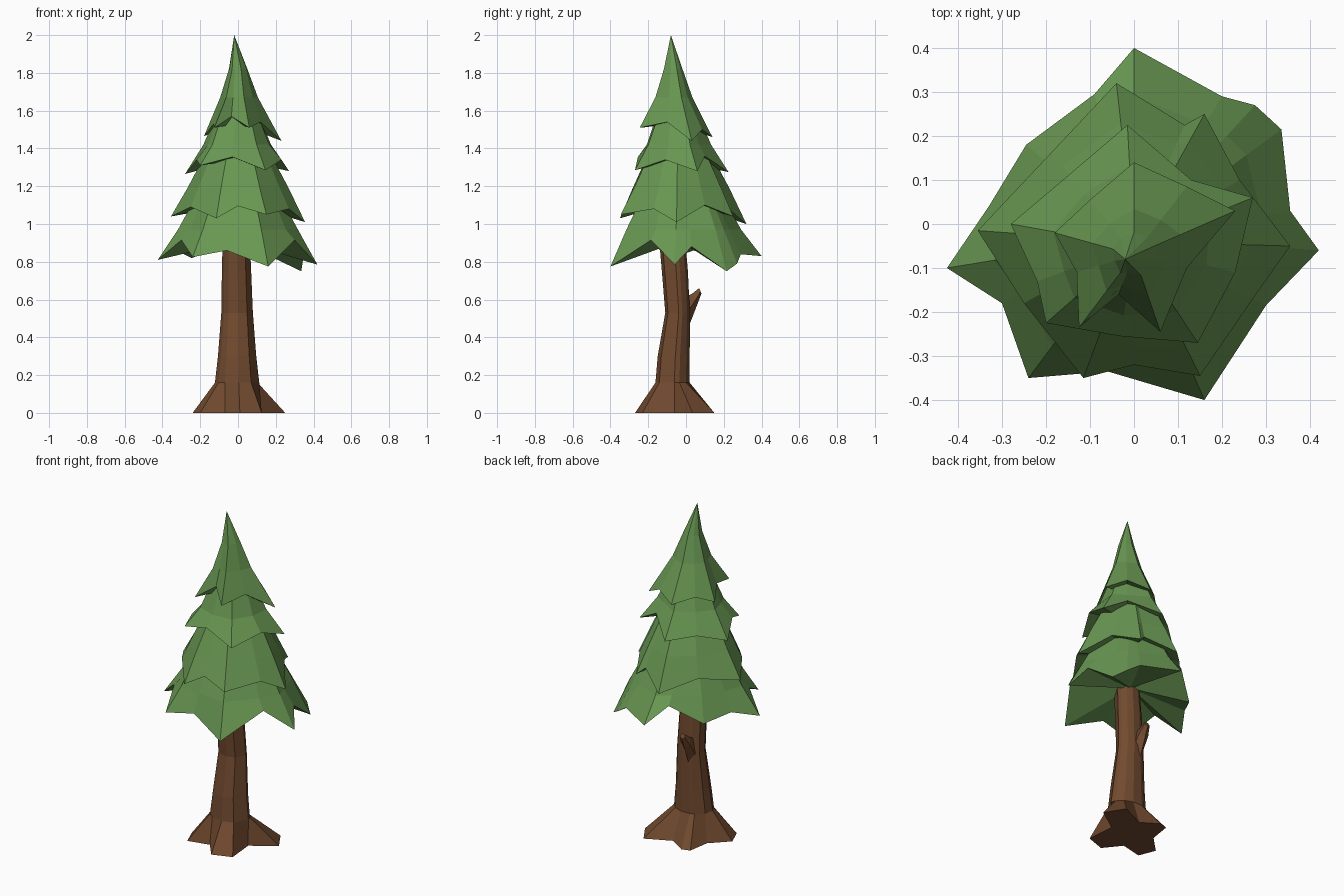
import bpy, bmesh, math
from mathutils import Vector

if "Cube" in bpy.data.objects:
    bpy.data.objects.remove(bpy.data.objects["Cube"])


def material(name, rgb):
    m = bpy.data.materials.new(name)
    m.diffuse_color = (*rgb, 1)
    m.use_nodes = True
    m.node_tree.nodes["Principled BSDF"].inputs["Base Color"].default_value = m.diffuse_color
    return m


GREEN = material("needles", (0.14, 0.31, 0.085))
BROWN = material("bark", (0.165, 0.068, 0.028))


def loft(name, rings, mat, bottom=None, top=None):
    """Skin equal-length rings; close the ends with a fan to a point or a flat cap."""
    bm = bmesh.new()
    loops = [[bm.verts.new(p) for p in ring] for ring in rings]
    n = len(loops[0])
    for a, b in zip(loops, loops[1:]):
        for i in range(n):
            j = (i + 1) % n
            bm.faces.new((a[i], a[j], b[j], b[i]))
    for loop, tip in ((loops[0], bottom), (loops[-1], top)):
        if tip is None:
            bm.faces.new(loop)
        else:
            v = bm.verts.new(tip)
            for i in range(n):
                bm.faces.new((loop[i], loop[(i + 1) % n], v))
    bmesh.ops.recalc_face_normals(bm, faces=bm.faces)
    me = bpy.data.meshes.new(name)
    bm.to_mesh(me)
    bm.free()
    me.materials.append(mat)
    ob = bpy.data.objects.new(name, me)
    bpy.context.collection.objects.link(ob)
    return ob


def tier(name, rim, centre, mid, upper, under_z, tip=None):
    """Ragged skirt of needles: rim points, then smoother rings (scale, z) above."""
    c = Vector(centre)
    offs = [Vector(p[:2]) - c for p in rim]
    avg = sum(o.length for o in offs) / len(offs)
    rings = [rim]
    for blend, (s, z) in ((0.5, mid), (0.75, upper)):
        ring = []
        for o in offs:
            q = c + o.normalized() * s * (o.length * (1 - blend) + avg * blend)
            ring.append((q.x, q.y, z))
        rings.append(ring)
    loft(name, rings, GREEN, (*c, under_z), tip or (*c, upper[1] + 0.03))


# Foliage tiers, bottom to top
tier("foliage_bottom",
     [(.42, -.06, .785), (.355, .03, .88), (.335, .215, .75), (.275, .27, .79),
      (.2, .29, .84), (0, .4, .83), (-.09, .295, .93), (-.245, .18, .82),
      (-.33, .04, .86), (-.425, -.1, .81), (-.3, -.18, .915), (-.24, -.35, .825),
      (-.06, -.335, .86), (.16, -.4, .775), (.3, -.185, .915)],
     (0, -.03), (.8, .97), (.5, 1.2), .91)
tier("foliage_lower",
     [(.355, -.05, 1.01), (.24, .1, 1.1), (.16, .25, 1.04), (.115, .225, 1.08),
      (-.04, .32, 1.0), (-.19, .16, 1.07), (-.355, -.015, 1.04), (-.25, -.18, 1.09),
      (-.115, -.35, 1.03), (.0, -.32, 1.095), (.15, -.345, 1.05), (.27, -.17, 1.08)],
     (0, -.04), (.8, 1.19), (.45, 1.42), 1.12)
tier("foliage_upper",
     [(.27, .06, 1.28), (.13, .1, 1.36), (-.015, .225, 1.275), (-.15, .11, 1.3),
      (-.28, 0, 1.265), (-.22, -.13, 1.34), (-.2, -.225, 1.31), (-.03, -.255, 1.355),
      (.145, -.27, 1.285), (.23, -.11, 1.34)],
     (0, -.05), (.7, 1.42), (.38, 1.62), 1.34)
tier("foliage_top",
     [(.23, .03, 1.44), (.12, .085, 1.5), (0, .14, 1.46), (-.1, .055, 1.5),
      (-.18, -.02, 1.465), (-.13, -.11, 1.53), (-.125, -.235, 1.51),
      (-.035, -.16, 1.57), (.06, -.245, 1.51), (.12, -.1, 1.54)],
     (0, -.07), (.54, 1.67), (.28, 1.82), 1.53, (-.02, -.08, 2.0))

# Trunk: flared root outline lofted into a leaning shaft
roots = [(.25, .035), (.18, .15), (.03, .08), (-.07, .145), (-.12, .13), (-.14, 0),
         (-.24, -.1), (-.2, -.2), (-.07, -.17), (.01, -.27), (.125, -.23), (.11, -.06)]
rings = [[(x, y, 0) for x, y in roots]]
angles = [math.atan2(y + .07, x + .005) for x, y in roots]
for z, cx, cy, rx, ry in ((.16, -.005, -.07, .118, .092), (.3, -.005, -.064, .102, .086),
                          (.53, -.005, -.044, .084, .066), (.75, -.008, -.058, .078, .07),
                          (.98, -.01, -.078, .07, .07)):
    rings.append([(cx + rx * math.cos(a), cy + ry * math.sin(a), z) for a in angles])
loft("trunk", rings, BROWN)

# Broken branch stub on the back of the trunk
path = [((-.03, -.015, .535), .036, .08), ((-.03, .045, .605), .032, .036),
        ((-.03, .075, .648), .018, .017)]
stub = [[(x + w * math.cos(k * math.tau / 5 + .3),
          y + h * .4 * math.sin(k * math.tau / 5 + .3),
          z - h * .9 * math.sin(k * math.tau / 5 + .3)) for k in range(5)]
        for (x, y, z), w, h in path]
loft("branch_stub", stub, BROWN)
